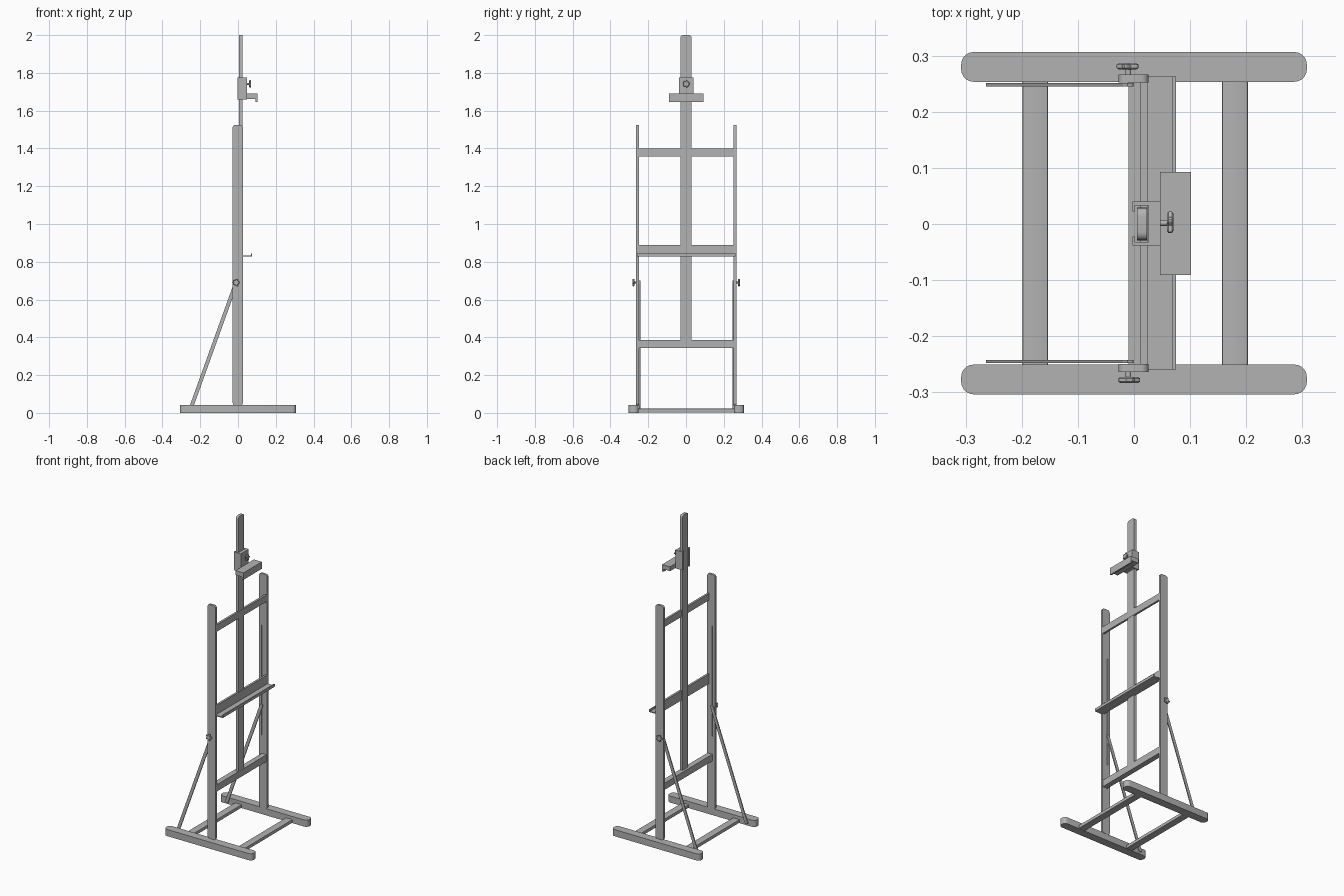
import bpy, bmesh, math
from mathutils import Vector, Matrix

if "Cube" in bpy.data.objects:
    bpy.data.objects.remove(bpy.data.objects["Cube"], do_unlink=True)

grey = bpy.data.materials.new("plain grey")
grey.use_nodes = True
colour = (0.45, 0.45, 0.45, 1)
grey.diffuse_color = colour
grey.node_tree.nodes["Principled BSDF"].inputs["Base Color"].default_value = colour


def finish(name, bm, smooth=False):
    bmesh.ops.recalc_face_normals(bm, faces=bm.faces)
    mesh = bpy.data.meshes.new(name)
    bm.to_mesh(mesh)
    bm.free()
    mesh.materials.append(grey)
    ob = bpy.data.objects.new(name, mesh)
    bpy.context.collection.objects.link(ob)
    if smooth:
        bpy.ops.object.select_all(action='DESELECT')
        ob.select_set(True)
        bpy.context.view_layer.objects.active = ob
        bpy.ops.object.shade_smooth_by_angle()
    return ob


def box(name, x, y, z, axis=None, radius=0, segments=5, pick=lambda p: True):
    """Box between limits; edges along one axis can be rounded."""
    lo, hi = Vector((x[0], y[0], z[0])), Vector((x[1], y[1], z[1]))
    bm = bmesh.new()
    bmesh.ops.create_cube(bm, size=1)
    for v in bm.verts:
        v.co = Vector([(a + b) / 2 + c * (b - a) for a, b, c in zip(lo, hi, v.co)])
    if axis is not None:
        edges = [e for e in bm.edges
                 if abs((e.verts[0].co - e.verts[1].co).normalized()[axis]) > 0.9
                 and pick((e.verts[0].co + e.verts[1].co) / 2)]
        bmesh.ops.bevel(bm, geom=edges, offset=radius, segments=segments,
                        profile=0.5, affect='EDGES')
    return finish(name, bm, axis is not None)


def extrude(name, points, place, vector):
    """Flat outline moved into place and extruded."""
    bm = bmesh.new()
    face = bm.faces.new([bm.verts.new(place(a, b)) for a, b in points])
    new = bmesh.ops.extrude_face_region(bm, geom=[face])["geom"]
    bmesh.ops.translate(bm, vec=vector,
                        verts=[v for v in new if isinstance(v, bmesh.types.BMVert)])
    return finish(name, bm)


def knob(name, base, direction):
    """Five-lobed hand screw on a short shaft."""
    direction = Vector(direction)
    turn = direction.to_track_quat('Z', 'Y').to_matrix().to_4x4()
    bm = bmesh.new()
    bmesh.ops.create_cone(bm, cap_ends=True, segments=16, radius1=0.005, radius2=0.005,
                          depth=0.022, matrix=Matrix.Translation((0, 0, 0.006)))
    count = 40
    rings = []
    for height, scale in ((0.010, 0.8), (0.0125, 1), (0.0185, 1), (0.021, 0.8)):
        ring = []
        for i in range(count):
            a = math.tau * i / count
            r = scale * (0.0175 + 0.0035 * math.cos(5 * a))
            ring.append(bm.verts.new((r * math.cos(a), r * math.sin(a), height)))
        rings.append(ring)
    for low, high in zip(rings, rings[1:]):
        for i in range(count):
            j = (i + 1) % count
            bm.faces.new((low[i], low[j], high[j], high[i]))
    bm.faces.new(rings[0])
    bm.faces.new(rings[-1])
    bmesh.ops.transform(bm, matrix=Matrix.Translation(base) @ turn, verts=bm.verts)
    finish(name, bm, True)


MID = 0.0015


def span(side, a, b):
    return sorted((MID + side * a, MID + side * b))


# Feet, posts, braces and brace knobs on both sides
for side, label in ((1, "left"), (-1, "right")):
    box(label + "_foot", (-0.308, 0.308), span(side, 0.252, 0.305), (0, 0.042), 2, 0.022)
    post = box(label + "_post", (-0.028, 0.026), span(side, 0.251, 0.265),
               (0.04, 1.525), 1, 0.013)
    cutter = box(label + "_slot_cutter", (-0.013, -0.007), span(side, 0.24, 0.256),
                 (0.5, 1.2))
    cutter.hide_render = True
    cutter.hide_viewport = True
    slot = post.modifiers.new("slot", 'BOOLEAN')
    slot.operation = 'DIFFERENCE'
    slot.solver = 'EXACT'
    slot.object = cutter

    top, foot = Vector((-0.01, 0.69)), Vector((-0.254, 0.012))
    along = (top - foot).normalized() * 0.01
    across = Vector((-along.y, along.x))
    outline = [foot + across, foot - across, top - across, top - across * 0.5 + along,
               top + across * 0.5 + along, top + across]
    extrude(label + "_brace", outline,
            lambda a, b: (a, MID + side * 0.2435, b), (0, side * 0.006, 0))
    knob(label + "_brace_knob", (-0.01, MID + side * 0.264, 0.69), (0, side, 0))

# Floor rails
for name, x in (("back_floor_rail", -0.176), ("front_floor_rail", 0.18)):
    box(name, (x - 0.023, x + 0.023), span(1, -0.255, 0.255), (0.001, 0.022), 1, 0.003, 2)

# Cross rails between the posts
for name, x, z in (("lower_rail", (-0.01, 0.024), (0.343, 0.386)),
                   ("middle_rail", (0.012, 0.025), (0.828, 0.89)),
                   ("upper_rail", (0.012, 0.025), (1.357, 1.4))):
    box(name, x, span(1, -0.252, 0.252), z)

# Tray with a raised lip
box("tray", (0.024, 0.075), span(1, -0.261, 0.261), (0.827, 0.833))
box("tray_lip", (0.068, 0.075), span(1, -0.261, 0.261), (0.827, 0.844))

# Central mast with rounded top corners
box("mast", (0.005, 0.0235), (-0.029, 0.029), (0.38, 2), 0, 0.014, 5, lambda p: p.z > 1)

# Sliding clamp: channel around the mast, open at the back
channel = [(-0.003, 0.022), (-0.003, 0.04), (0.047, 0.04),
           (0.047, -0.038), (-0.003, -0.038), (-0.003, -0.022),
           (0.002, -0.022), (0.002, -0.032), (0.026, -0.032),
           (0.026, 0.033), (0.002, 0.033), (0.002, 0.022)]
extrude("clamp_channel", channel, lambda a, b: (a, b, 1.66), (0, 0, 0.116))

# Canvas holder with a downward lip
holder = [(0.046, 1.662), (0.092, 1.662), (0.092, 1.646), (0.102, 1.646),
          (0.102, 1.69), (0.046, 1.69)]
extrude("canvas_holder", holder, lambda a, b: (a, -0.091, b), (0, 0.184, 0))
knob("clamp_knob", (0.049, MID, 1.742), (1, 0, 0))
